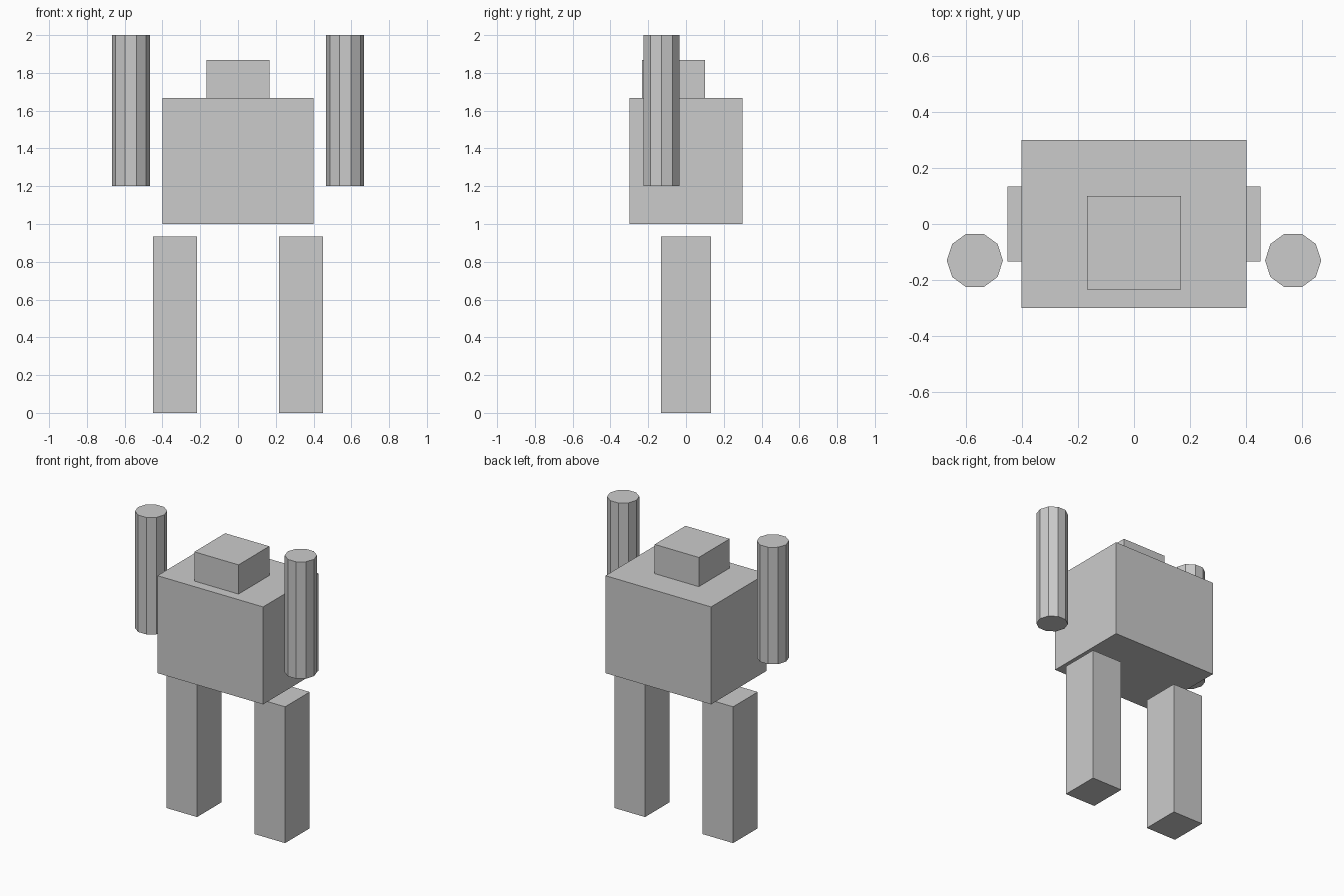
import bpy
import bmesh
from mathutils import Matrix, Vector

cube = bpy.data.objects.get("Cube")
if cube:
    bpy.data.objects.remove(cube, do_unlink=True)

GREY = (0.6, 0.6, 0.6, 1.0)
grey = bpy.data.materials.new("plain_grey")
grey.use_nodes = True
grey.diffuse_color = GREY
grey.node_tree.nodes["Principled BSDF"].inputs["Base Color"].default_value = GREY


def finish(name, bm):
    """Turn a bmesh into a flat-shaded grey object."""
    mesh = bpy.data.meshes.new(name)
    bm.to_mesh(mesh)
    bm.free()
    mesh.materials.append(grey)
    obj = bpy.data.objects.new(name, mesh)
    bpy.context.collection.objects.link(obj)
    return obj


def box(name, low, high):
    """Box between two opposite corners."""
    low, high = Vector(low), Vector(high)
    place = Matrix.Translation((low + high) / 2) @ Matrix.Diagonal((*(high - low), 1))
    bm = bmesh.new()
    bmesh.ops.create_cube(bm, size=1, matrix=place)
    return finish(name, bm)


def post(name, x, y, bottom, top, radius, sides):
    """Upright capped prism with a corner pointing along x."""
    bm = bmesh.new()
    bmesh.ops.create_cone(bm, cap_ends=True, segments=sides, radius1=radius,
                          radius2=radius, depth=top - bottom,
                          matrix=Matrix.Translation((x, y, (bottom + top) / 2))
                          @ Matrix.Rotation(1.5707963, 4, "Z"))
    return finish(name, bm)


# Torso and head
box("torso", (-0.4, -0.3, 1.0), (0.4, 0.3, 1.667))
box("head", (-0.167, -0.233, 1.667), (0.167, 0.1, 1.867))

# Legs and raised arms, one of each per side
for side, sign in (("left", 1), ("right", -1)):
    inner, outer = sorted((sign * 0.217, sign * 0.45))
    box(side + "_leg", (inner, -0.133, 0), (outer, 0.133, 0.933))
    post(side + "_arm", sign * 0.567, -0.13, 1.2, 2.0, 0.1, 10)
